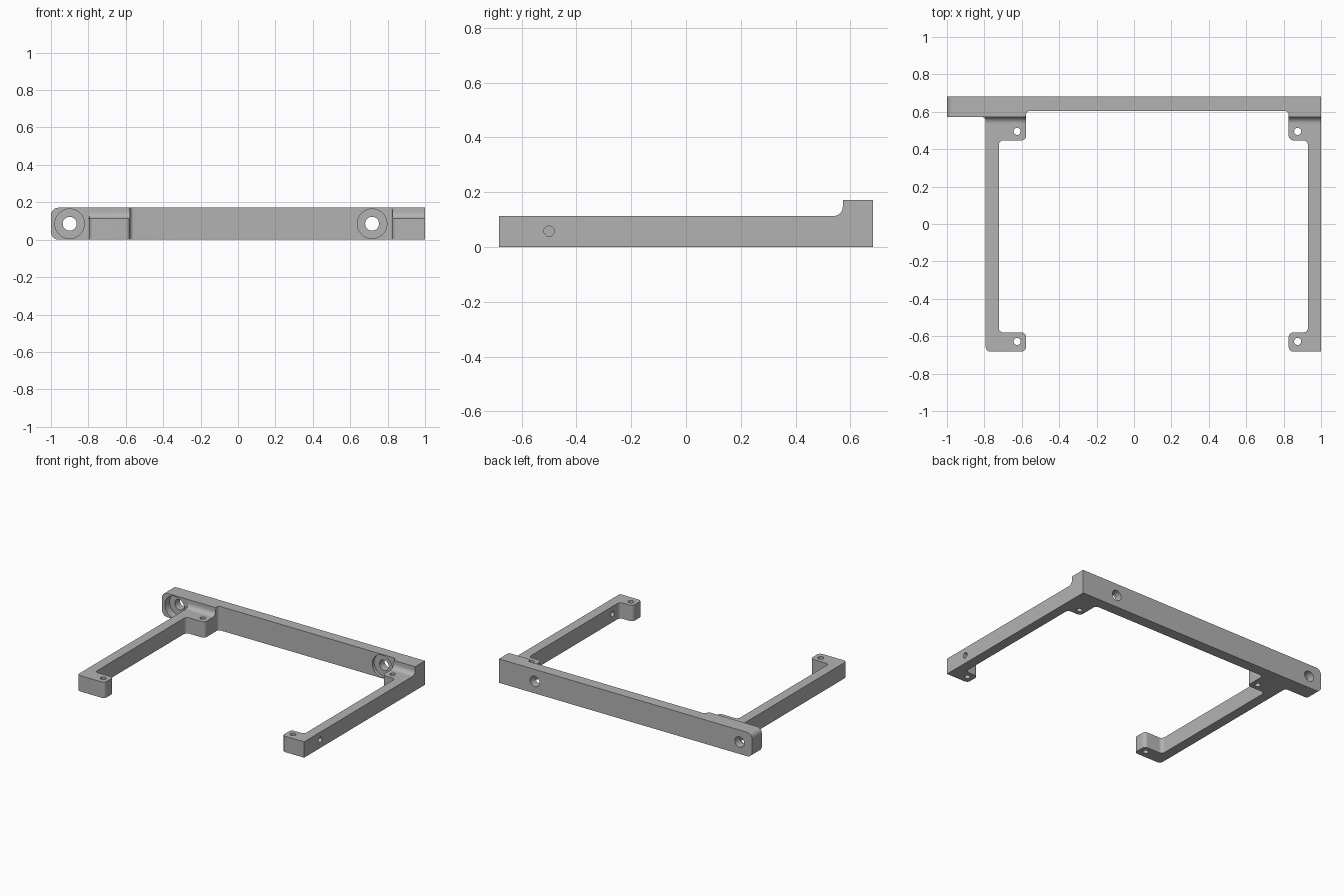
import bpy, bmesh, math
from mathutils import Vector, Matrix

if "Cube" in bpy.data.objects:
    bpy.data.objects.remove(bpy.data.objects["Cube"])

grey = bpy.data.materials.new("mid_grey")
grey.use_nodes = True
COLOUR = (0.45, 0.45, 0.45, 1)
grey.diffuse_color = COLOUR
grey.node_tree.nodes["Principled BSDF"].inputs["Base Color"].default_value = COLOUR

BACK, THICK, THIN = 0.682, 0.572, 0.604   # bar back face, boss face, web face
BAR_H, ARM_H = 0.171, 0.113
BORE_Z = BAR_H / 2


def fillet(corners, steps=8):
    """Round each (x, y, radius) corner with an arc."""
    out = []
    for i, c in enumerate(corners):
        p = Vector(c[:2])
        r = c[2] if len(c) > 2 else 0
        if not r:
            out.append(p)
            continue
        a = (Vector(corners[i - 1][:2]) - p).normalized()
        b = (Vector(corners[(i + 1) % len(corners)][:2]) - p).normalized()
        half = a.angle(b) / 2
        centre = p + (a + b).normalized() * (r / math.sin(half))
        start = p + a * (r / math.tan(half)) - centre
        sweep = start.angle_signed(p + b * (r / math.tan(half)) - centre)
        for k in range(steps + 1):
            out.append(centre + Matrix.Rotation(-sweep * k / steps, 2) @ start)
    return out


def prism(name, points, lo, hi, place):
    """Extrude a 2D outline from lo to hi; place maps (u, v, depth) to xyz."""
    bm = bmesh.new()
    face = bm.faces.new([bm.verts.new(place(p[0], p[1], lo)) for p in points])
    ext = bmesh.ops.extrude_face_region(bm, geom=[face])["geom"]
    shift = Vector(place(0, 0, hi)) - Vector(place(0, 0, lo))
    bmesh.ops.translate(bm, verts=[g for g in ext if isinstance(g, bmesh.types.BMVert)], vec=shift)
    bmesh.ops.recalc_face_normals(bm, faces=bm.faces)
    mesh = bpy.data.meshes.new(name)
    bm.to_mesh(mesh)
    bm.free()
    mesh.materials.append(grey)
    ob = bpy.data.objects.new(name, mesh)
    bpy.context.collection.objects.link(ob)
    return ob


def along_z(u, v, d): return (u, v, d)
def along_y(u, v, d): return (u, d, v)
def along_x(u, v, d): return (d, u, v)


def circle(u, v, r, n=40):
    return [(u + r * math.cos(math.tau * k / n), v + r * math.sin(math.tau * k / n)) for k in range(n)]


def combine(target, tool, operation):
    mod = target.modifiers.new(operation.lower(), 'BOOLEAN')
    mod.operation, mod.object, mod.solver = operation, tool, 'EXACT'
    bpy.context.view_layer.objects.active = target
    bpy.ops.object.modifier_apply(modifier=mod.name)
    bpy.data.objects.remove(tool)


# Back bar: thick bosses at both ends, thinner web between
bar = [(-1, BACK), (-1, THICK), (-0.577, THICK, 0.01), (-0.577, THIN, 0.02),
       (0.827, THIN, 0.02), (0.827, THICK, 0.01), (1, THICK), (1, BACK)]
frame = prism("mounting_frame", fillet(bar), 0, BAR_H, along_z)

# Rounded free end of the bar
end = fillet([(-1, 0, 0.04), (1, 0), (1, BAR_H), (-1, BAR_H, 0.04)])
combine(frame, prism("end_rounding", end, 0.4, 0.8, along_y), 'INTERSECT')

# Side arms with inward pads at both ends
ROOT = 0.64
left_arm = [(-0.793, -BACK, 0.025), (-0.577, -BACK, 0.025), (-0.577, -0.58, 0.025),
            (-0.723, -0.58, 0.025), (-0.723, 0.447, 0.025), (-0.577, 0.447, 0.025),
            (-0.577, ROOT), (-0.82, ROOT), (-0.82, THICK), (-0.793, THICK, 0.02)]
right_arm = [(1, -BACK), (0.827, -BACK, 0.025), (0.827, -0.58, 0.025), (0.93, -0.58, 0.025),
             (0.93, 0.447, 0.025), (0.827, 0.447, 0.025), (0.827, ROOT), (1, ROOT)]
# Concave blend from arm top up to the bar face
blend = fillet([(0.53, ARM_H), (THICK, ARM_H, 0.034), (THICK, 0.16), (0.62, 0.16),
                (0.62, 0.05), (0.53, 0.05)])
for side, outline, x0, x1 in (("right", left_arm, -0.793, -0.577), ("left", right_arm, 0.827, 1)):
    combine(frame, prism(side + "_arm", fillet(outline), 0, ARM_H, along_z), 'UNION')
    combine(frame, prism(side + "_blend", blend, x0, x1, along_x), 'UNION')

# Counterbored holes through the bar
for x in (-0.9, 0.717):
    combine(frame, prism("bore", circle(x, BORE_Z, 0.037), 0.5, 0.8, along_y), 'DIFFERENCE')
    combine(frame, prism("counterbore", circle(x, BORE_Z, 0.079), 0.5, 0.625, along_y), 'DIFFERENCE')

# Vertical screw holes in the four pads
for x in (-0.625, 0.875):
    for y in (-0.628, 0.495):
        combine(frame, prism("pad_hole", circle(x, y, 0.019, 24), -0.1, 0.3, along_z), 'DIFFERENCE')

# Cross hole near the front of one arm
combine(frame, prism("cross_hole", circle(-0.5, 0.058, 0.019, 24), 0.85, 1.1, along_x), 'DIFFERENCE')

frame.select_set(True)
bpy.context.view_layer.objects.active = frame
bpy.ops.object.shade_smooth_by_angle(angle=math.radians(30))
